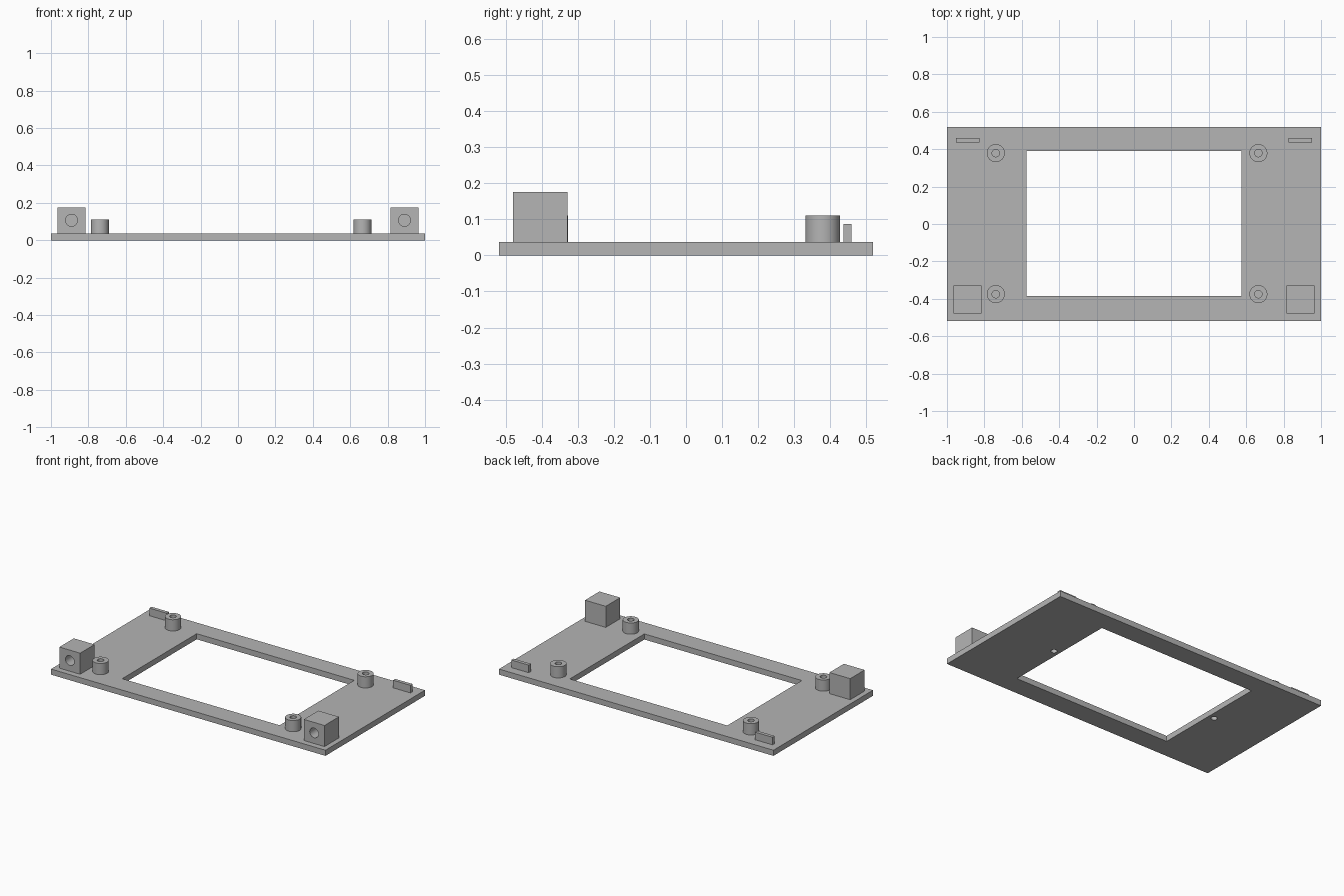
import bpy
from math import radians

cube = bpy.data.objects.get("Cube")
if cube:
    bpy.data.objects.remove(cube, do_unlink=True)

grey = bpy.data.materials.new("plain grey")
grey.use_nodes = True
colour = (0.46, 0.46, 0.46, 1)
grey.diffuse_color = colour
grey.node_tree.nodes["Principled BSDF"].inputs["Base Color"].default_value = colour

PLATE_TOP = 0.037


def box(name, x, y, z):
    """Box from (low, high) ranges on each axis."""
    ranges = (x, y, z)
    bpy.ops.mesh.primitive_cube_add(size=1, location=[(a + b) / 2 for a, b in ranges])
    obj = bpy.context.object
    obj.name = name
    obj.scale = [b - a for a, b in ranges]
    bpy.ops.object.transform_apply(location=False, rotation=False, scale=True)
    obj.data.materials.append(grey)
    return obj


def cylinder(name, radius, depth, centre, rotation=(0, 0, 0)):
    bpy.ops.mesh.primitive_cylinder_add(vertices=48, radius=radius, depth=depth,
                                        location=centre, rotation=rotation)
    obj = bpy.context.object
    obj.name = name
    obj.data.materials.append(grey)
    return obj


def cut(target, cutter):
    """Subtract the cutter, then discard it."""
    cutter.hide_render = True
    mod = target.modifiers.new("cut", 'BOOLEAN')
    mod.operation = 'DIFFERENCE'
    mod.solver = 'EXACT'
    mod.object = cutter
    bpy.context.view_layer.objects.active = target
    bpy.ops.object.modifier_apply(modifier=mod.name)
    bpy.data.objects.remove(cutter, do_unlink=True)


def smooth(obj):
    bpy.ops.object.select_all(action='DESELECT')
    obj.select_set(True)
    bpy.context.view_layer.objects.active = obj
    bpy.ops.object.shade_smooth_by_angle(angle=radians(30))


# Base plate with the window opening
plate = box("base_plate", (-1, 1), (-0.518, 0.518), (0, PLATE_TOP))
cut(plate, box("window_cutter", (-0.574, 0.574), (-0.386, 0.39), (-0.1, 0.1)))

for side, label in ((1, "left"), (-1, "right")):
    # Blind hole in the underside beside the opening
    cut(plate, cylinder("underside_cutter", 0.019, 0.05, (side * 0.614, 0, 0)))

    # Corner block with a blind bore in its front
    xs = sorted((side * 0.815, side * 0.966))
    block = box(label + "_block", xs, (-0.479, -0.329), (PLATE_TOP, 0.176))
    cut(block, cylinder("bore_cutter", 0.032, 0.2, (side * 0.89, -0.479, 0.107),
                        (radians(90), 0, 0)))
    smooth(block)

    # Thin upright tab at the back
    xs = sorted((side * 0.825, side * 0.952))
    box(label + "_tab", xs, (0.436, 0.459), (PLATE_TOP, 0.087))

    # Hollow standoffs, offset sideways on the plate
    x = side * 0.702 - 0.037
    for y, place in ((0.379, "back"), (-0.375, "front")):
        height = 0.111 - PLATE_TOP
        post = cylinder(f"{place}_{label}_standoff", 0.048, height,
                        (x, y, PLATE_TOP + height / 2))
        cut(post, cylinder("post_cutter", 0.02, 0.4, (x, y, 0.1)))
        smooth(post)

smooth(plate)
